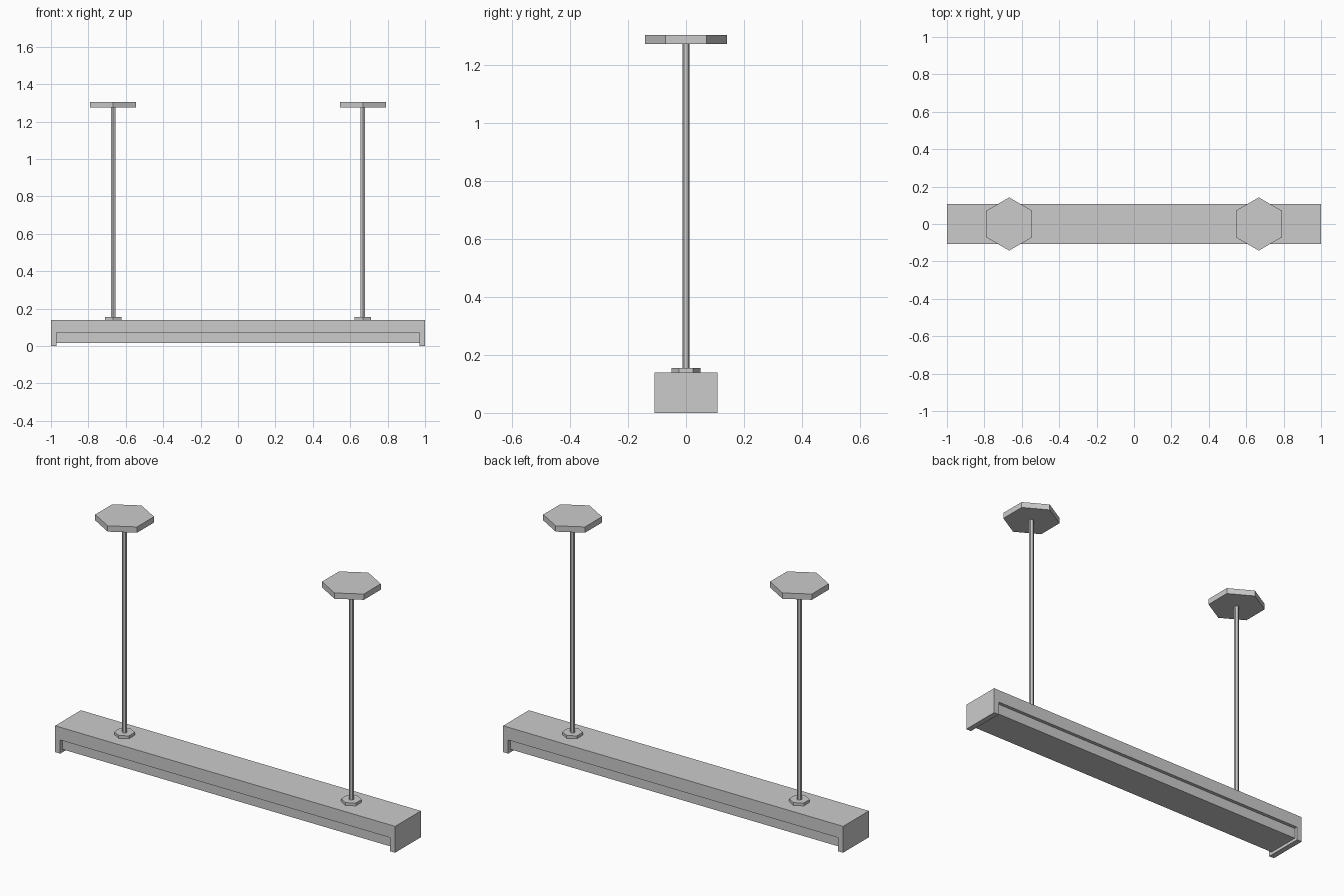
import bpy
import bmesh

cube = bpy.data.objects.get("Cube")
if cube:
    bpy.data.objects.remove(cube, do_unlink=True)

grey = bpy.data.materials.new("light grey")
grey.use_nodes = True
colour = (0.6, 0.6, 0.6, 1)
grey.diffuse_color = colour
grey.node_tree.nodes["Principled BSDF"].inputs["Base Color"].default_value = colour

HALF_DEPTH = 0.108
HOUSING_TOP = 0.14
CHANNEL_TOP = 0.072
CHANNEL_X = 0.97
RECESS = 0.018


def extruded_profile(name, points, half_depth):
    """Extrude an outline in the xz plane along y."""
    bm = bmesh.new()
    face = bm.faces.new([bm.verts.new((x, -half_depth, z)) for x, z in points])
    sweep = bmesh.ops.extrude_face_region(bm, geom=[face])
    moved = [v for v in sweep["geom"] if isinstance(v, bmesh.types.BMVert)]
    bmesh.ops.translate(bm, verts=moved, vec=(0, 2 * half_depth, 0))
    bmesh.ops.recalc_face_normals(bm, faces=bm.faces)
    mesh = bpy.data.meshes.new(name)
    bm.to_mesh(mesh)
    bm.free()
    mesh.materials.append(grey)
    obj = bpy.data.objects.new(name, mesh)
    bpy.context.collection.objects.link(obj)


def hex_prism(name, x, radius, bottom, top):
    """Upright six-sided prism with corners towards front and back."""
    bpy.ops.mesh.primitive_cylinder_add(
        vertices=6, radius=radius, depth=top - bottom,
        location=(x, 0, (bottom + top) / 2))
    obj = bpy.context.object
    obj.name = name
    obj.data.materials.append(grey)


# Housing: long bar with short end legs around an open channel
extruded_profile("housing", [
    (-1, 0), (-CHANNEL_X, 0), (-CHANNEL_X, CHANNEL_TOP),
    (CHANNEL_X, CHANNEL_TOP), (CHANNEL_X, 0), (1, 0),
    (1, HOUSING_TOP), (-1, HOUSING_TOP)], HALF_DEPTH)

# Diffuser: block set slightly back inside the channel
extruded_profile("diffuser", [
    (-CHANNEL_X, 0.016), (CHANNEL_X, 0.016),
    (CHANNEL_X, CHANNEL_TOP), (-CHANNEL_X, CHANNEL_TOP)], HALF_DEPTH - RECESS)

# Hangers: collar, rod and ceiling plate on each side
for side, x in (("right", -0.667), ("left", 0.667)):
    hex_prism(f"{side}_collar", x, 0.05, HOUSING_TOP, 0.155)
    hex_prism(f"{side}_rod", x, 0.0125, 0.15, 1.28)
    hex_prism(f"{side}_ceiling_plate", x, 0.142, 1.274, 1.305)
